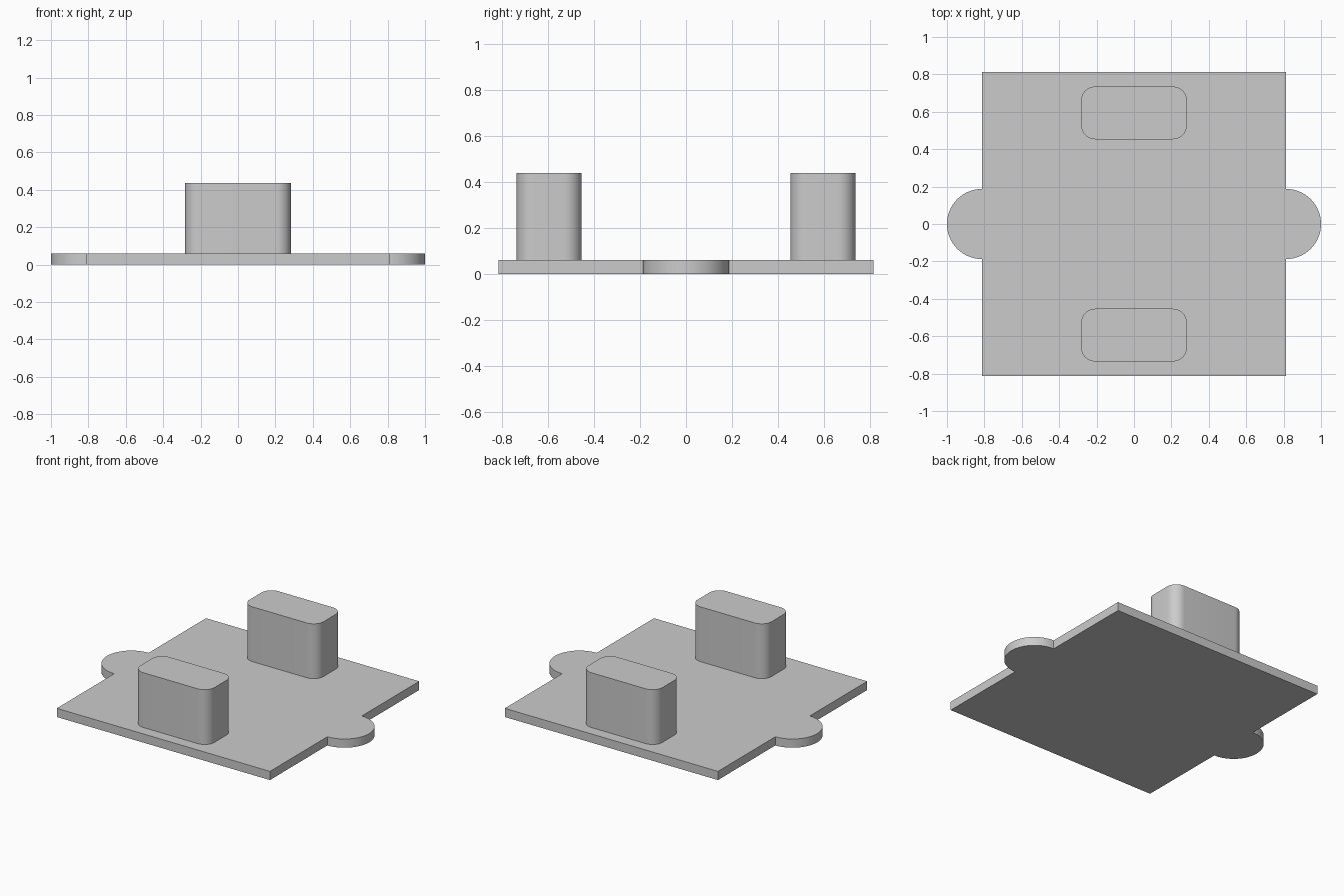
import bpy
import bmesh
from math import cos, sin, pi

cube = bpy.data.objects.get("Cube")
if cube:
    bpy.data.objects.remove(cube, do_unlink=True)

grey = bpy.data.materials.new("plain_grey")
grey.use_nodes = True
colour = (0.6, 0.6, 0.6, 1.0)
grey.diffuse_color = colour
grey.node_tree.nodes["Principled BSDF"].inputs["Base Color"].default_value = colour


def arc(cx, cy, radius, start, sweep, steps):
    return [(cx + radius * cos(start + sweep * i / steps),
             cy + radius * sin(start + sweep * i / steps))
            for i in range(steps + 1)]


def extrude_outline(name, outline, bottom, top):
    """Solid prism from a counter-clockwise outline."""
    bm = bmesh.new()
    base = bm.faces.new([bm.verts.new((x, y, bottom)) for x, y in outline])
    grown = bmesh.ops.extrude_face_region(bm, geom=[base], use_keep_orig=True)
    moved = [v for v in grown["geom"] if isinstance(v, bmesh.types.BMVert)]
    bmesh.ops.translate(bm, verts=moved, vec=(0, 0, top - bottom))
    bmesh.ops.recalc_face_normals(bm, faces=bm.faces)
    mesh = bpy.data.meshes.new(name)
    bm.to_mesh(mesh)
    bm.free()
    mesh.materials.append(grey)
    obj = bpy.data.objects.new(name, mesh)
    bpy.context.collection.objects.link(obj)
    bpy.ops.object.select_all(action="DESELECT")
    obj.select_set(True)
    bpy.context.view_layer.objects.active = obj
    bpy.ops.object.shade_smooth_by_angle(angle=pi / 6)
    return obj


# Square plate with a half-round ear on each side
half, ear, thickness = 0.8125, 0.1875, 0.06
plate = [(half, -half)] + arc(half, 0, ear, -pi / 2, pi, 32) + [(half, half)]
plate += [(-x, -y) for x, y in plate]
extrude_outline("base_plate", plate, 0, thickness)

# Upright blocks with rounded vertical corners
half_x, half_y, corner, offset = 0.2825, 0.141, 0.075, 0.594
for name, side in (("front_block", -1), ("back_block", 1)):
    block = []
    for i, (sx, sy) in enumerate(((1, 1), (-1, 1), (-1, -1), (1, -1))):
        block += arc(sx * (half_x - corner), side * offset + sy * (half_y - corner),
                     corner, i * pi / 2, pi / 2, 12)
    extrude_outline(name, block, thickness, 0.4375)
